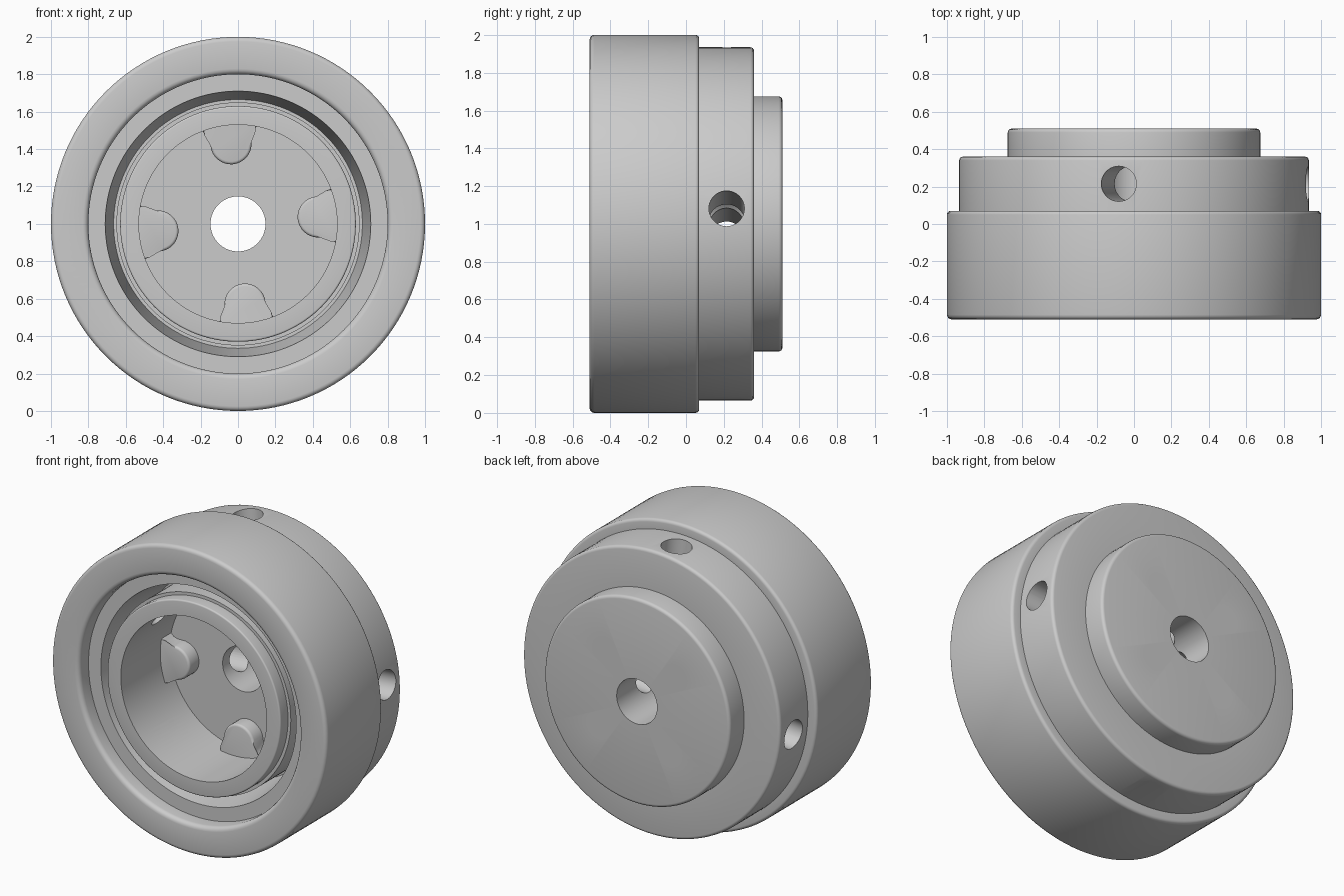
import bpy, bmesh, math
from mathutils import Vector

if "Cube" in bpy.data.objects:
    bpy.data.objects.remove(bpy.data.objects["Cube"])

AXIS_Z = 1.0
TURN = math.radians(5)      # whole hole pattern is turned slightly


def polar(r, a, y):
    return Vector((r * math.cos(a), y, AXIS_Z + r * math.sin(a)))


def rounded(points, steps=4):
    """Profile of (radius, y, fillet) corners -> list of (radius, y)."""
    out = []
    for i, (x, y, f) in enumerate(points):
        p = Vector((x, y))
        if f == 0:
            out.append(p)
            continue
        a = p + (Vector(points[i - 1][:2]) - p).normalized() * f
        b = p + (Vector(points[(i + 1) % len(points)][:2]) - p).normalized() * f
        for k in range(steps + 1):
            t = k / steps * math.pi / 2
            out.append(p + (a - p) * (1 - math.sin(t)) + (b - p) * (1 - math.cos(t)))
    return out


def mesh_object(name, bm):
    bmesh.ops.recalc_face_normals(bm, faces=bm.faces)
    me = bpy.data.meshes.new(name)
    bm.to_mesh(me)
    bm.free()
    ob = bpy.data.objects.new(name, me)
    bpy.context.collection.objects.link(ob)
    return ob


def lathe(name, profile, segs=128):
    bm = bmesh.new()
    rings = [[bm.verts.new(polar(r, 2 * math.pi * s / segs, y)) for r, y in profile]
             for s in range(segs)]
    n = len(profile)
    for s in range(segs):
        a, b = rings[s], rings[(s + 1) % segs]
        for i in range(n):
            j = (i + 1) % n
            bm.faces.new((a[i], a[j], b[j], b[i]))
    return mesh_object(name, bm)


def activate(ob):
    bpy.ops.object.select_all(action='DESELECT')
    ob.select_set(True)
    bpy.context.view_layer.objects.active = ob


def drill(body, start, end, radius):
    d = end - start
    bm = bmesh.new()
    bmesh.ops.create_cone(bm, cap_ends=True, segments=40, radius1=radius,
                          radius2=radius, depth=d.length)
    rot = d.to_track_quat('Z', 'Y').to_matrix().to_4x4()
    rot.translation = (start + end) / 2
    bm.transform(rot)
    cutter = mesh_object("drill_cutter", bm)
    cutter.hide_render = True
    mod = body.modifiers.new("drill", 'BOOLEAN')
    mod.operation, mod.solver, mod.object = 'DIFFERENCE', 'EXACT', cutter
    activate(body)
    bpy.ops.object.modifier_apply(modifier=mod.name)
    bpy.data.objects.remove(cutter)


# Turned body: stepped outside, recessed front with a narrow groove and a cup
body = lathe("stepped_hub", rounded([
    (0.147, 0.51, 0), (0.675, 0.51, 0.02), (0.675, 0.36, 0),
    (0.935, 0.36, 0.02), (0.935, 0.07, 0), (1.0, 0.07, 0.02),
    (1.0, -0.51, 0.025), (0.80, -0.51, 0.03), (0.80, -0.41, 0),
    (0.71, -0.41, 0), (0.665, -0.05, 0), (0.65, -0.05, 0),
    (0.65, -0.38, 0), (0.63, -0.38, 0), (0.63, -0.46, 0.01),
    (0.53, -0.46, 0), (0.53, 0.05, 0), (0.147, 0.05, 0)]))

for k in range(4):
    a = TURN + math.radians(45 + 90 * k)
    # Counterbored bolt holes
    drill(body, polar(0.352, a, -0.05), polar(0.352, a, 0.32), 0.163)
    drill(body, polar(0.352, a, 0.2), polar(0.352, a, 0.6), 0.087)
    # Holes in the cup wall, opening into the groove
    drill(body, polar(0.42, a, -0.21), polar(0.67, a, -0.21), 0.08)
    # Radial screw holes into the centre bore
    b = TURN + math.radians(90 * k)
    drill(body, polar(0.05, b, 0.215), polar(1.1, b, 0.215), 0.094)

activate(body)
bpy.ops.object.shade_smooth_by_angle(angle=math.radians(30))

# Raised round-nosed lugs on the cup floor, flared where they meet the wall
outline = [(0.55, 0.17), (0.515, 0.15), (0.495, 0.125), (0.47, 0.113)]
nose = [(0.43 - 0.11 * math.sin(t), 0.11 * math.cos(t))
        for t in (math.pi * i / 16 for i in range(17))]
outline = outline + nose + [(u, -v) for u, v in reversed(outline)]
for k in range(4):
    a = TURN + math.radians(90 * k)
    bm = bmesh.new()
    front, back = ([bm.verts.new(polar(math.hypot(u, v), a + math.atan2(v, u), y))
                    for u, v in outline] for y in (-0.05, 0.07))
    top = bm.faces.new(front)
    bm.faces.new(back)
    n = len(outline)
    for i in range(n):
        j = (i + 1) % n
        bm.faces.new((front[i], front[j], back[j], back[i]))
    bmesh.ops.bevel(bm, geom=list(top.edges), offset=0.015, segments=3,
                    profile=0.5, affect='EDGES')
    lug = mesh_object(f"floor_lug_{k + 1}", bm)
    activate(lug)
    bpy.ops.object.shade_smooth_by_angle(angle=math.radians(35))
